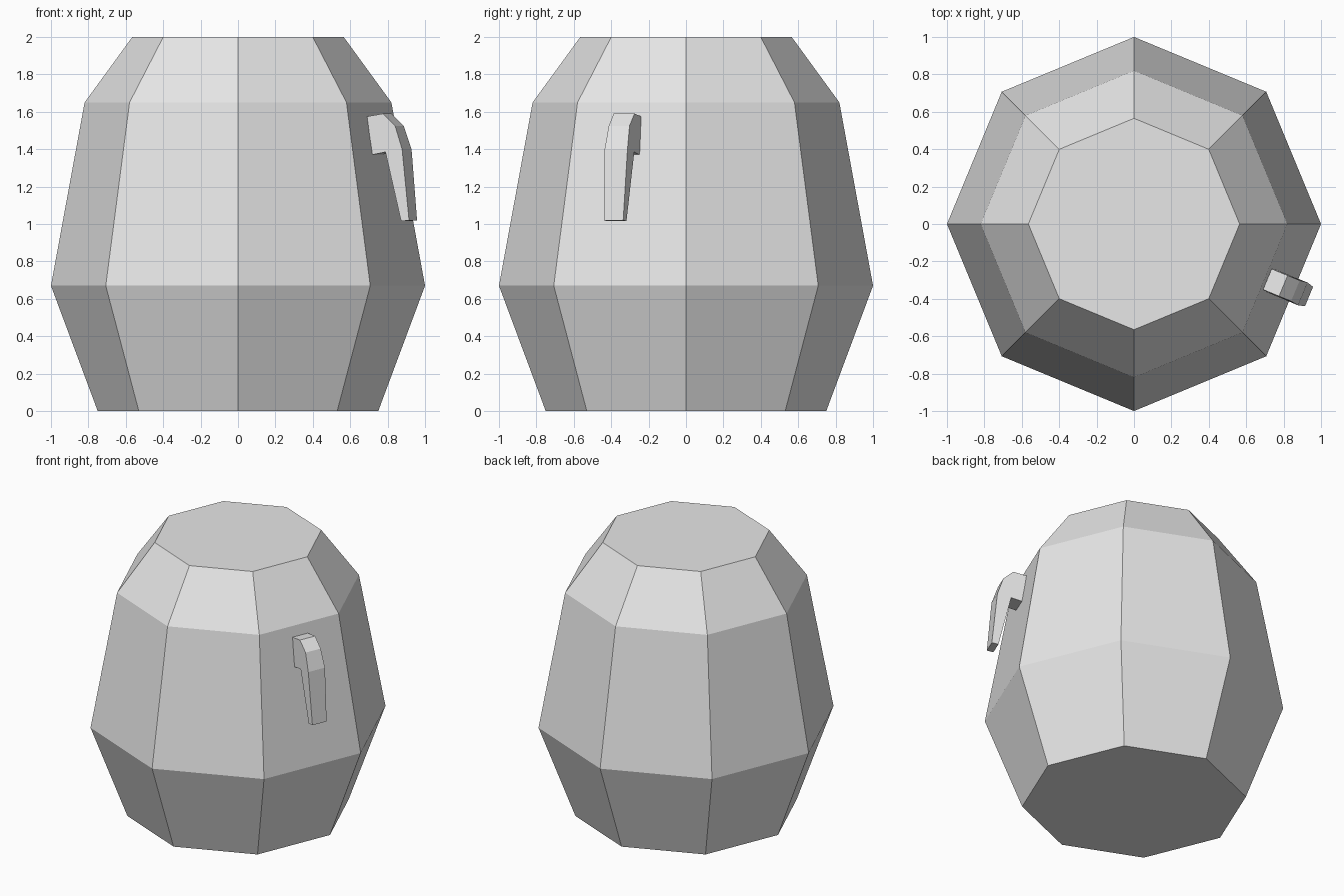
import bpy, bmesh
from math import radians, sin, cos, tau

cube = bpy.data.objects.get("Cube")
if cube:
    bpy.data.objects.remove(cube, do_unlink=True)


def material(name, colour):
    m = bpy.data.materials.new(name)
    m.use_nodes = True
    m.diffuse_color = colour
    m.node_tree.nodes["Principled BSDF"].inputs["Base Color"].default_value = colour
    return m


def loft(name, rings, mat):
    """Bridge equal-length rings of points and cap both ends."""
    bm = bmesh.new()
    loops = [[bm.verts.new(p) for p in ring] for ring in rings]
    n = len(loops[0])
    for a, b in zip(loops, loops[1:]):
        for i in range(n):
            j = (i + 1) % n
            bm.faces.new((a[i], a[j], b[j], b[i]))
    bm.faces.new(loops[0])
    bm.faces.new(loops[-1])
    bmesh.ops.recalc_face_normals(bm, faces=bm.faces)
    mesh = bpy.data.meshes.new(name)
    bm.to_mesh(mesh)
    bm.free()
    mesh.materials.append(mat)
    obj = bpy.data.objects.new(name, mesh)
    bpy.context.collection.objects.link(obj)
    return obj


grey = material("light grey", (0.8, 0.8, 0.8, 1))

# Eight-sided barrel body: radius and height of each ring
SIDES = 8
barrel = [(0.75, 0), (1.0, 0.67), (0.82, 1.65), (0.565, 2.0)]
loft("barrel_body",
     [[(r * cos(tau * i / SIDES), r * sin(tau * i / SIDES), z)
       for i in range(SIDES)] for r, z in barrel], grey)

# Hooked handle on one side panel: reach, height, half width
hook = [(0.772, 1.575, 0.06), (0.864, 1.59, 0.06), (0.934, 1.525, 0.06),
        (0.977, 1.40, 0.066), (1.013, 1.02, 0.056), (0.967, 1.015, 0.056),
        (0.88, 1.385, 0.065), (0.803, 1.37, 0.065)]
handle = loft("side_handle",
              [[(r, side * w, z) for r, z, w in hook] for side in (-1, 1)], grey)
handle.rotation_euler.z = radians(-22.5)
